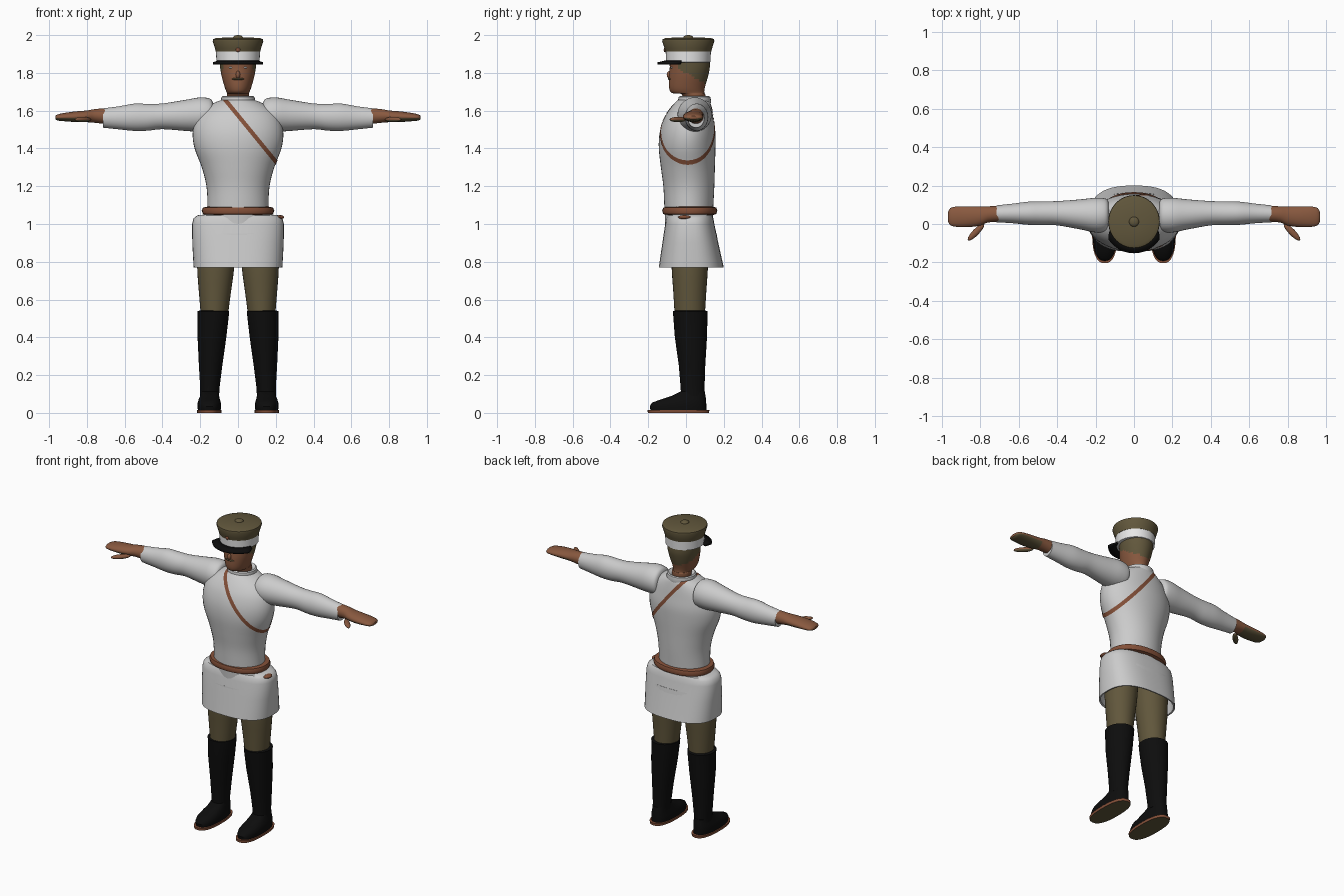
import bpy, bmesh, math
from mathutils import Vector, Matrix

if "Cube" in bpy.data.objects:
    bpy.data.objects.remove(bpy.data.objects["Cube"])


def material(name, rgb):
    m = bpy.data.materials.new(name)
    m.diffuse_color = (*rgb, 1)
    m.use_nodes = True
    m.node_tree.nodes["Principled BSDF"].inputs["Base Color"].default_value = m.diffuse_color
    return m


WHITE = material("uniform_white", (0.6, 0.6, 0.6))
BAND = material("band_white", (0.8, 0.8, 0.8))
SKIN = material("skin_brown", (0.25, 0.1, 0.05))
LEATHER = material("leather_brown", (0.23, 0.08, 0.04))
OLIVE = material("olive", (0.12, 0.095, 0.045))
BLACK = material("black", (0.004, 0.004, 0.004))


def finish(bm, name, mats, rule=None, angle=40):
    """Turn a bmesh into a smooth-shaded object, colouring faces by a rule."""
    bmesh.ops.recalc_face_normals(bm, faces=bm.faces)
    bm.normal_update()
    if rule:
        for f in bm.faces:
            f.material_index = rule(f)
    me = bpy.data.meshes.new(name)
    bm.to_mesh(me)
    bm.free()
    for m in mats:
        me.materials.append(m)
    ob = bpy.data.objects.new(name, me)
    bpy.context.collection.objects.link(ob)
    bpy.ops.object.select_all(action='DESELECT')
    ob.select_set(True)
    bpy.context.view_layer.objects.active = ob
    bpy.ops.object.shade_smooth_by_angle(angle=math.radians(angle))
    return ob


def smooth_rings(rings, steps):
    """Catmull-Rom interpolation between cross-sections."""
    out = []
    for i in range(len(rings) - 1):
        p = [Vector(rings[max(0, min(len(rings) - 1, i + k))]) for k in (-1, 0, 1, 2)]
        for s in range(steps):
            t = s / steps
            out.append(p[1] + 0.5 * t * (p[2] - p[0])
                       + t * t * (p[0] - 2.5 * p[1] + 2 * p[2] - 0.5 * p[3])
                       + t ** 3 * (1.5 * (p[1] - p[2]) + 0.5 * (p[3] - p[0])))
    return out + [Vector(rings[-1])]


def loft_mesh(rings, axis='z', steps=1, power=2, n=32, caps=True, side=1, grow=0):
    """Rings are (height, centre a, centre b, radius a, radius b)."""
    bm = bmesh.new()
    loops = []
    for h, ca, cb, ra, rb in smooth_rings(rings, steps):
        loop = []
        for k in range(n):
            c, s = math.cos(k * math.tau / n), math.sin(k * math.tau / n)
            a = ca + (ra + grow) * math.copysign(abs(c) ** (2 / power), c)
            b = cb + (rb + grow) * math.copysign(abs(s) ** (2 / power), s)
            co = (side * a, b, h) if axis == 'z' else (side * h, a, b)
            loop.append(bm.verts.new(co))
        loops.append(loop)
    for lo, hi in zip(loops, loops[1:]):
        for k in range(n):
            bm.faces.new((lo[k], lo[(k + 1) % n], hi[(k + 1) % n], hi[k]))
    if caps:
        bm.faces.new(loops[0])
        bm.faces.new(loops[-1])
    return bm


def loft(name, rings, mats, rule=None, **kw):
    return finish(loft_mesh(rings, **kw), name, mats, rule)


def ellipsoid(name, loc, size, mats, turn=0, rule=None):
    bm = bmesh.new()
    mat = Matrix.Translation(loc) @ Matrix.Rotation(turn, 4, 'Z') @ Matrix.Diagonal((*size, 1))
    bmesh.ops.create_uvsphere(bm, u_segments=20, v_segments=12, radius=1, matrix=mat)
    return finish(bm, name, mats, rule)


# Tunic body
torso = [(1.0, 0, .015, .165, .125), (1.1, 0, .015, .162, .13), (1.2, 0, .015, .167, .135),
         (1.3, 0, .01, .192, .143), (1.4, 0, .006, .23, .15), (1.48, 0, .008, .24, .148),
         (1.55, 0, .013, .225, .133), (1.6, 0, .023, .19, .115), (1.64, 0, .035, .13, .095),
         (1.66, 0, .042, .075, .08)]
loft("tunic", torso, [WHITE], steps=4, n=40)

# Shoulder strap: slab cut from a slightly larger tunic shell
bm = loft_mesh(torso, steps=4, n=40, caps=False, grow=.003)
normal = Vector((.33, 0, .27)).normalized()
centre = Vector((.065, 0, 1.495))
for sign in (1, -1):
    bmesh.ops.bisect_plane(bm, geom=bm.verts[:] + bm.edges[:] + bm.faces[:],
                           plane_co=centre + normal * sign * .011,
                           plane_no=normal * sign, clear_outer=True)
finish(bm, "shoulder_strap", [LEATHER])

# Collar, belt and skirt of the tunic
loft("collar", [(1.635, 0, .045, .088, .085), (1.65, 0, .045, .092, .088),
                (1.672, 0, .045, .088, .084), (1.677, 0, .045, .08, .077),
                (1.66, 0, .045, .055, .06)], [WHITE])
loft("belt", [(1.048, 0, .02, .17, .125), (1.053, 0, .02, .186, .14), (1.07, 0, .02, .192, .146),
              (1.087, 0, .02, .186, .14), (1.092, 0, .02, .16, .12)], [LEATHER], power=2.2)
loft("skirt", [(.95, 0, .022, .23, .14), (.772, 0, .028, .226, .162), (.77, 0, .028, .235, .172),
               (.9, 0, .023, .242, .148), (1.0, 0, .02, .243, .13), (1.03, 0, .02, .235, .125),
               (1.046, 0, .02, .215, .118), (1.052, 0, .02, .16, .1)],
     [WHITE], power=2.6, n=48)
ellipsoid("belt_pouch", (.222, -.008, 1.036), (.022, .034, .011), [LEATHER])

# Head and neck, with hair at the back
loft("head", [(1.62, 0, .042, .056, .058), (1.685, 0, .04, .058, .062), (1.693, 0, .012, .058, .085),
              (1.72, 0, .005, .069, .094), (1.78, 0, .013, .086, .103),
              (1.83, 0, .02, .095, .106), (1.88, 0, .018, .1, .106)], [SKIN, OLIVE],
     rule=lambda f: int(f.calc_center_median().y > -.04 and
                        f.calc_center_median().z + .55 * f.calc_center_median().y > 1.8),
     steps=5, n=40)
ellipsoid("nose", (0, -.088, 1.79), (.012, .014, .02), [SKIN])
ellipsoid("moustache", (0, -.084, 1.768), (.032, .012, .007), [OLIVE])
for side in (1, -1):
    ellipsoid("eye", (side * .036, -.075, 1.828), (.012, .006, .005), [BAND])

# Cap
loft("cap_band", [(1.855, 0, .012, .108, .112), (1.857, 0, .012, .114, .117),
                  (1.918, 0, .012, .117, .12)], [BAND], n=40)
loft("cap_crown", [(1.912, 0, .012, .118, .121), (1.93, 0, .012, .122, .126),
                   (1.968, 0, .012, .134, .138), (1.978, 0, .012, .132, .136),
                   (1.985, 0, .012, .115, .12), (1.988, 0, .012, .03, .03)], [OLIVE], n=40)
ellipsoid("cap_button", (0, .012, 1.987), (.026, .026, .013), [OLIVE])
ellipsoid("cap_badge", (0, -.112, 1.922), (.012, .006, .012), [LEATHER])

# Curved crescent visor
bm = bmesh.new()
inner, outer = [], []
for i in range(29):
    t = math.radians(198 + 144 * i / 28)
    c, s = math.cos(t), math.sin(t)
    w = .046 * min(1, math.sin(math.pi * i / 28) * 2.2 + .3)
    inner.append(bm.verts.new((.108 * c, .012 + .11 * s, 1.862)))
    outer.append(bm.verts.new((.113 * c + w * c, .012 + .117 * s + w * s, 1.85)))
for i in range(28):
    bm.faces.new((inner[i], outer[i], outer[i + 1], inner[i + 1]))
visor = finish(bm, "cap_visor", [BLACK])
mod = visor.modifiers.new("thickness", 'SOLIDIFY')
mod.thickness, mod.offset = .012, 0

# Paired limbs
for side, tag in ((1, "left"), (-1, "right")):
    loft(tag + "_sleeve", [(.13, .045, 1.575, .06, .06), (.145, .046, 1.577, .085, .085),
                           (.2, .046, 1.579, .09, .091), (.28, .05, 1.575, .078, .082),
                           (.4, .056, 1.57, .063, .068), (.48, .056, 1.565, .062, .071),
                           (.55, .056, 1.565, .06, .072), (.63, .055, 1.562, .051, .061),
                           (.715, .053, 1.561, .044, .051)],
         [WHITE], axis='x', steps=4, side=side)

    def palm(f):
        return int(f.normal.z < -.3 and abs(f.calc_center_median().x) > .78)

    loft(tag + "_hand", [(.70, .053, 1.571, .041, .042), (.76, .05, 1.572, .042, .036),
                         (.8, .042, 1.57, .05, .031), (.86, .038, 1.568, .054, .028),
                         (.92, .038, 1.566, .053, .022), (.955, .038, 1.564, .045, .016),
                         (.967, .038, 1.563, .025, .008)],
         [SKIN, OLIVE], palm, axis='x', steps=3, side=side)
    ellipsoid(tag + "_thumb", (side * .822, -.042, 1.553), (.06, .017, .014), [SKIN, OLIVE],
              turn=-side * math.radians(46), rule=palm)

    # Trouser leg, boot and sole
    loft(tag + "_trouser_leg", [(.52, .125, .02, .072, .08), (.65, .122, .02, .086, .088),
                                (.77, .118, .02, .098, .096), (.95, .112, .02, .105, .1)],
         [OLIVE], steps=3, side=side)
    loft(tag + "_boot_shaft", [(.09, .15, .035, .05, .062), (.13, .149, .035, .051, .063),
                               (.25, .145, .032, .062, .07), (.4, .138, .026, .076, .085),
                               (.52, .131, .023, .083, .091), (.538, .131, .023, .084, .092),
                               (.542, .131, .023, .072, .08)], [BLACK], side=side)
    loft(tag + "_boot_foot", [(.014, .152, -.04, .06, .148), (.035, .152, -.042, .063, .15),
                              (.055, .152, -.036, .061, .143), (.072, .152, -.012, .056, .118),
                              (.09, .15, .014, .05, .089), (.112, .15, .034, .046, .066)],
         [BLACK], power=2.4, side=side)
    loft(tag + "_sole", [(0, .152, -.04, .064, .162), (.016, .152, -.04, .066, .164)],
         [LEATHER, OLIVE], lambda f: int(f.normal.z < -.5), power=2.5, side=side)
